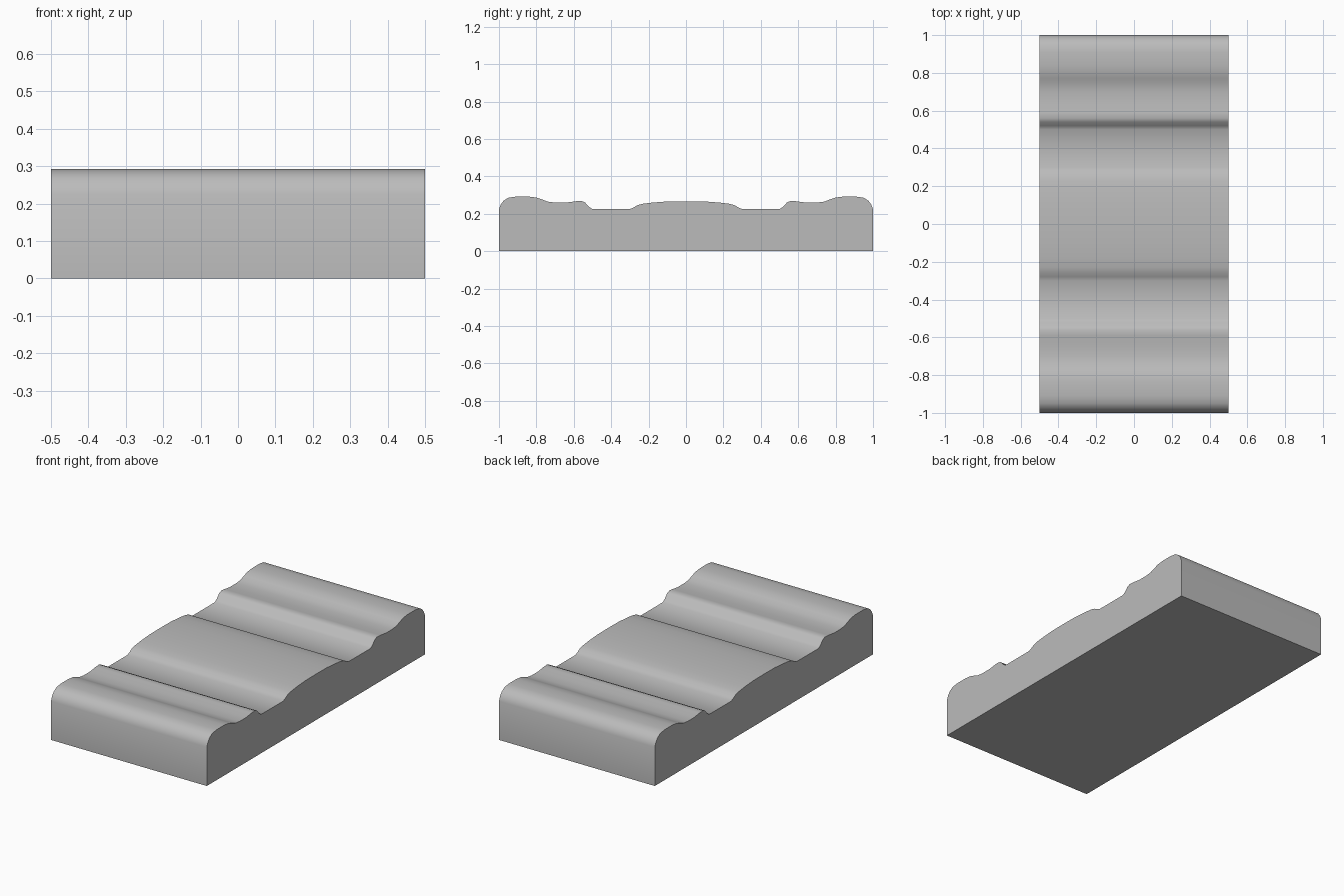
import bpy
import bmesh
import math

if "Cube" in bpy.data.objects:
    bpy.data.objects.remove(bpy.data.objects["Cube"])

WIDTH = 1.0

# Half of the side profile (y, z), from the middle of the top to the end wall
half = [(0.0, 0.267), (0.10, 0.266), (0.18, 0.260), (0.23, 0.254), (0.26, 0.246),
        (0.28, 0.234), (0.30, 0.225), (0.50, 0.225), (0.52, 0.238), (0.54, 0.261),
        (0.56, 0.269), (0.59, 0.267), (0.64, 0.260), (0.70, 0.260), (0.74, 0.265),
        (0.77, 0.277), (0.80, 0.287), (0.84, 0.292), (0.91, 0.292), (0.95, 0.286),
        (0.975, 0.270), (0.99, 0.250), (1.0, 0.225), (1.0, 0.0)]
profile = [(-y, z) for y, z in reversed(half[1:])] + half

grey = bpy.data.materials.new("plain grey")
grey.diffuse_color = (0.5, 0.5, 0.5, 1.0)
grey.use_nodes = True
grey.node_tree.nodes["Principled BSDF"].inputs["Base Color"].default_value = grey.diffuse_color

# Moulded block: the profile extruded across its width
bm = bmesh.new()
side = bm.faces.new([bm.verts.new((-WIDTH / 2, y, z)) for y, z in profile])
extruded = bmesh.ops.extrude_face_region(bm, geom=[side])
new_verts = [g for g in extruded["geom"] if isinstance(g, bmesh.types.BMVert)]
bmesh.ops.translate(bm, verts=new_verts, vec=(WIDTH, 0, 0))
bmesh.ops.recalc_face_normals(bm, faces=bm.faces)
mesh = bpy.data.meshes.new("moulded_block")
bm.to_mesh(mesh)
bm.free()
mesh.materials.append(grey)
block = bpy.data.objects.new("moulded_block", mesh)
bpy.context.collection.objects.link(block)

# Smooth waves, sharp block edges
bpy.context.view_layer.objects.active = block
block.select_set(True)
bpy.ops.object.shade_smooth_by_angle(angle=math.radians(40))
